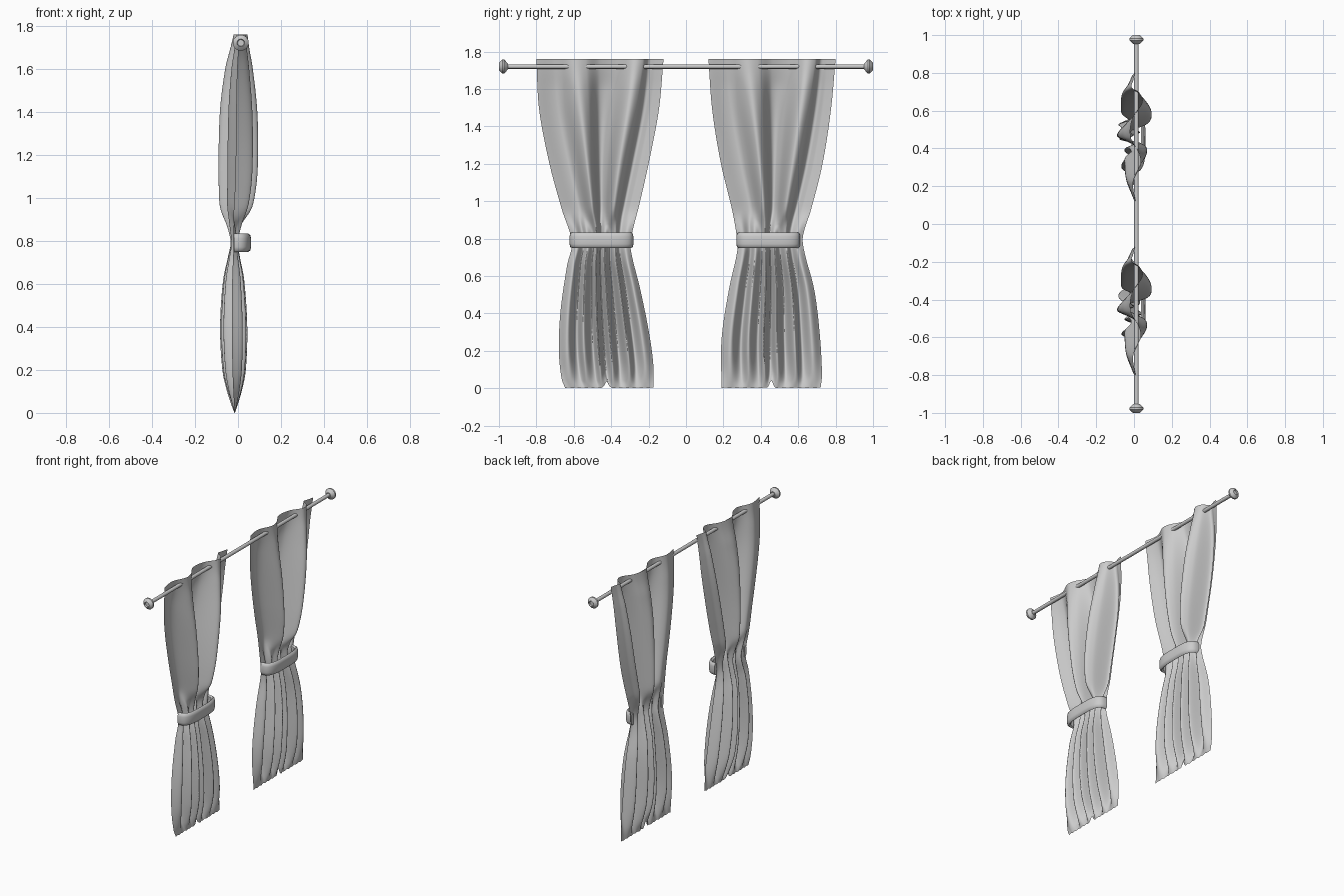
import bpy, bmesh, math

if "Cube" in bpy.data.objects:
    bpy.data.objects.remove(bpy.data.objects["Cube"])


def interp(pts, t):
    """Smooth (Hermite) interpolation through sorted (t, value) points."""
    if t <= pts[0][0]:
        return pts[0][1]
    if t >= pts[-1][0]:
        return pts[-1][1]
    i = max(k for k in range(len(pts) - 1) if pts[k][0] <= t)

    def slope(k):
        a, b = pts[max(k - 1, 0)], pts[min(k + 1, len(pts) - 1)]
        return (b[1] - a[1]) / (b[0] - a[0])
    (t0, p0), (t1, p1) = pts[i], pts[i + 1]
    h = t1 - t0
    s = (t - t0) / h
    return ((2*s**3 - 3*s**2 + 1) * p0 + (s**3 - 2*s**2 + s) * h * slope(i)
            + (3*s**2 - 2*s**3) * p1 + (s**3 - s**2) * h * slope(i + 1))


def make_object(name, bm, angle=40):
    bmesh.ops.recalc_face_normals(bm, faces=bm.faces)
    me = bpy.data.meshes.new(name)
    bm.to_mesh(me)
    bm.free()
    ob = bpy.data.objects.new(name, me)
    bpy.context.collection.objects.link(ob)
    bpy.ops.object.select_all(action='DESELECT')
    ob.select_set(True)
    bpy.context.view_layer.objects.active = ob
    bpy.ops.object.shade_smooth_by_angle(angle=math.radians(angle))
    return ob


# Fold depth across the cloth: broad folds above the tie, narrow pleats below
UPPER = [(0, -.01), (.17, -.05), (.24, -.03), (.36, .065), (.43, .03), (.5, -.085),
         (.59, -.06), (.7, .085), (.79, .05), (.84, -.065), (.92, -.045), (1, -.02)]
LOWER = [(0, -.01), (.1, .035), (.2, -.045), (.27, .05), (.37, -.03), (.43, .055), (.49, -.055),
         (.56, .045), (.64, -.06), (.74, .055), (.81, -.035), (.91, .035), (1, -.01)]
DEPTH = [(0, .03), (.03, .22), (.1, .6), (.2, .95), (.4, 1.1), (.62, .85), (.72, .5), (.79, .3),
         (.86, .5), (.93, .75), (1, .9), (1.15, 1), (1.4, .95), (1.6, .7), (1.7, .47), (1.76, .35)]
CENTRE = [(0, -.015), (.8, -.017), (1.1, 0), (1.6, .005), (1.76, .012)]


def curtain(name, low_edge, high_edge, pinch):
    nu, nv = 140, 90
    bm = bmesh.new()
    grid = []
    for j in range(nv + 1):
        z = 1.76 * j / nv
        a, b = interp(low_edge, z), interp(high_edge, z)
        w = min(max((z - .76) / .2, 0), 1)
        w = w * w * (3 - 2 * w)
        row = []
        for i in range(nu + 1):
            v = i / nu
            # broad folds draw together toward the tie
            drift = -.07 * math.sin(2 * math.pi * v) * (1.3 - z) / .5
            fold = w * interp(UPPER, v + drift) + (1 - w) * interp(LOWER, v)
            x = interp(CENTRE, z) + interp(DEPTH, z) * fold
            # uneven hem
            lift = .035 * math.exp(-((v - pinch) / .025) ** 2) + .005 * math.sin(v * 40) ** 2
            zz = z + lift * max(0, 1 - z / .15)
            row.append(bm.verts.new((x, a + (b - a) * v, zz)))
        grid.append(row)
    for j in range(nv):
        for i in range(nu):
            bm.faces.new((grid[j][i], grid[j][i+1], grid[j+1][i+1], grid[j+1][i]))
    return make_object(name, bm, 180)


curtain("left_curtain",
        [(0, -.645), (.05, -.665), (.21, -.68), (.42, -.67), (.66, -.635), (.78, -.61),
         (.96, -.665), (1.2, -.73), (1.49, -.785), (1.76, -.8)],
        [(0, -.175), (.13, -.175), (.31, -.2), (.53, -.245), (.74, -.295), (.82, -.29),
         (.98, -.25), (1.2, -.2), (1.49, -.145), (1.76, -.12)], .47)
curtain("right_curtain",
        [(0, .19), (.26, .19), (.53, .23), (.74, .275), (.82, .27), (.96, .245),
         (1.2, .187), (1.49, .14), (1.76, .12)],
        [(0, .72), (.07, .727), (.29, .715), (.53, .685), (.72, .635), (.81, .625),
         (.96, .67), (1.2, .73), (1.49, .775), (1.76, .8)], .5)


# Tie bands: half-loop swept with a thick rounded section, on the room side only
def tie(name, yc):
    bm = bmesh.new()
    section = [(-.010, -.034), (0, -.042), (.009, -.036), (.013, -.02),
               (.013, .02), (.009, .036), (0, .042), (-.010, .034)]
    rings = []
    n = 40
    for k in range(n + 1):
        t = math.pi * k / n
        c, s = math.cos(t), math.sin(t)
        y = .158 * math.copysign(abs(c) ** .6, c)
        x = -.018 + .066 * max(s, 0) ** .6
        ny, nx = c ** 3, max(s, .0) ** .5
        length = math.hypot(nx, ny)
        nx, ny = nx / length, ny / length
        rings.append([bm.verts.new((x + nx * r, yc + y + ny * r, .791 + h)) for r, h in section])
    m = len(section)
    for p, q in zip(rings, rings[1:]):
        for i in range(m):
            bm.faces.new((p[i], p[(i+1) % m], q[(i+1) % m], q[i]))
    bm.faces.new(rings[0])
    bm.faces.new(rings[-1])
    make_object(name, bm, 50)


tie("left_tie", -.452)
tie("right_tie", .44)


# Rod and finials: turned profiles (radius, y) around the rod axis
def lathe(name, profile, n=24):
    bm = bmesh.new()
    rings = [[bm.verts.new((.013 + r * math.cos(2*math.pi*i/n), y, 1.72 + r * math.sin(2*math.pi*i/n)))
              for i in range(n)] for r, y in profile]
    for p, q in zip(rings, rings[1:]):
        for i in range(n):
            bm.faces.new((p[i], p[(i+1) % n], q[(i+1) % n], q[i]))
    bm.faces.new(rings[0])
    bm.faces.new(rings[-1])
    make_object(name, bm, 35)


lathe("rod", [(.012, -.97), (.012, .97)])
for side, label in ((-1, "left_finial"), (1, "right_finial")):
    lathe(label, [(.016, side * .953), (.020, side * .956), (.037, side * .972), (.037, side * .982),
                  (.020, side * .999), (.018, side * 1.0), (.015, side * .99)])
